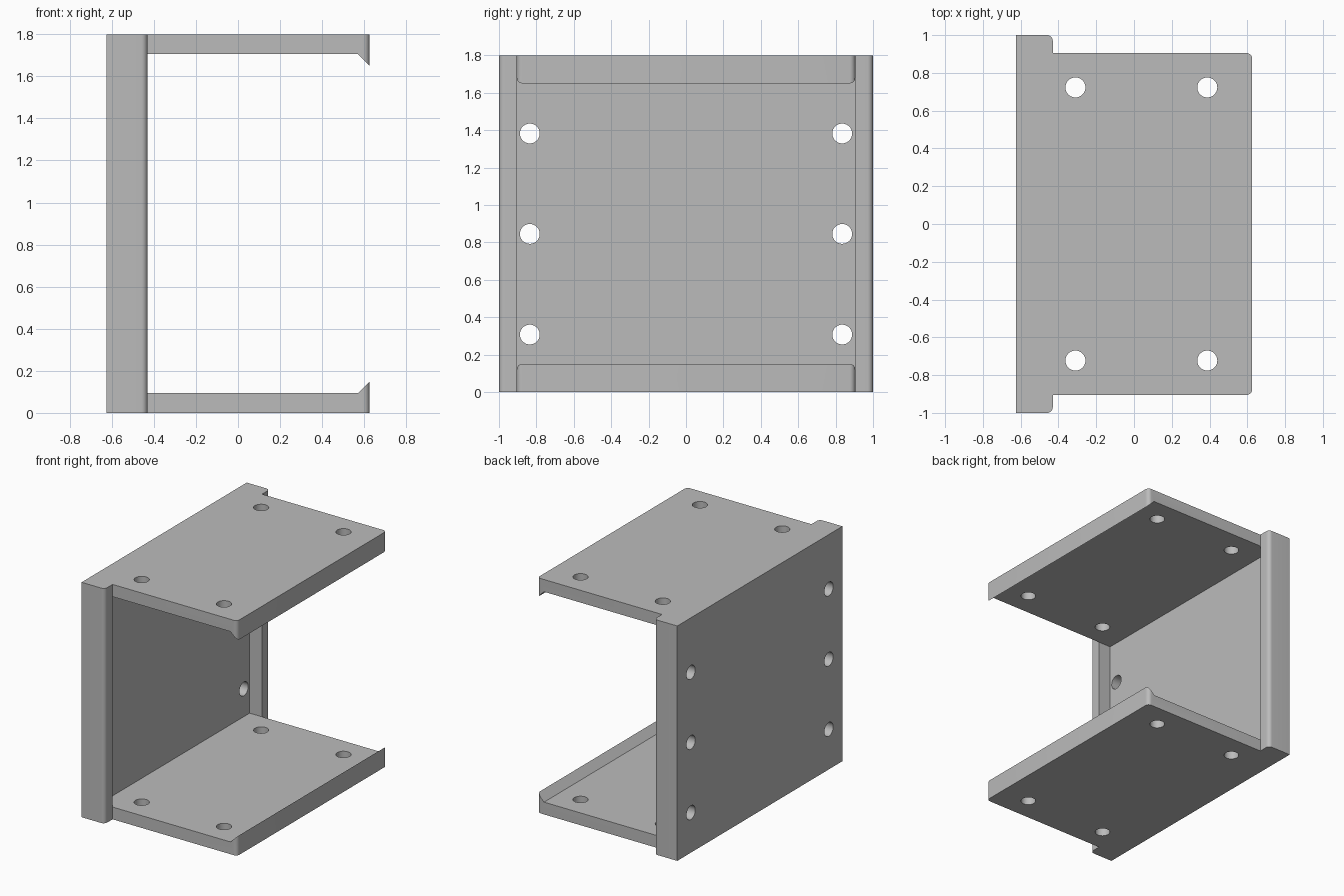
import bpy, bmesh, math
from mathutils import Vector

old = bpy.data.objects.get("Cube")
if old:
    bpy.data.objects.remove(old)

# Main sizes
X0, X1, HEIGHT = -0.626, 0.626, 1.8
WALL_X, FLANGE_X = -0.535, -0.43
INNER_Y, OUTER_Y = 0.905, 1.0
FLOOR, LIP = 0.094, 0.15
FILLET, HOLE = 0.03, 0.053

grey = bpy.data.materials.new("plain_grey")
grey.use_nodes = True
grey.diffuse_color = (0.5, 0.5, 0.5, 1)
grey.node_tree.nodes["Principled BSDF"].inputs["Base Color"].default_value = (0.5, 0.5, 0.5, 1)


def prism(name, points, direction):
    """Extrude a closed outline along a direction."""
    bm = bmesh.new()
    face = bm.faces.new([bm.verts.new(p) for p in points])
    out = bmesh.ops.extrude_face_region(bm, geom=[face])
    moved = [g for g in out["geom"] if isinstance(g, bmesh.types.BMVert)]
    bmesh.ops.translate(bm, verts=moved, vec=Vector(direction))
    bmesh.ops.recalc_face_normals(bm, faces=bm.faces)
    mesh = bpy.data.meshes.new(name)
    bm.to_mesh(mesh)
    bm.free()
    mesh.materials.append(grey)
    obj = bpy.data.objects.new(name, mesh)
    bpy.context.collection.objects.link(obj)
    return obj


def rounded(x, y):
    """Quarter-round convex corner at (x, y), running from the +x side to the y side."""
    s = math.copysign(1, y)
    arc = [i * math.pi / 16 for i in range(9)]
    return [(x - FILLET + FILLET * math.cos(a), y - s * (FILLET - FILLET * math.sin(a))) for a in arc]


def combine(target, tool, operation):
    """Apply a boolean, then remove the tool object."""
    mod = target.modifiers.new(operation.lower(), "BOOLEAN")
    mod.operation, mod.object, mod.solver = operation, tool, "EXACT"
    bpy.context.view_layer.objects.active = target
    bpy.ops.object.modifier_apply(modifier=mod.name)
    bpy.data.objects.remove(tool)


def drill(target, centre, direction):
    """Cut a round hole through the target."""
    axis = Vector(direction).normalized()
    u = axis.orthogonal().normalized()
    v = axis.cross(u)
    turns = [i * math.tau / 40 for i in range(40)]
    ring = [Vector(centre) + HOLE * (u * math.cos(a) + v * math.sin(a)) for a in turns]
    tool = prism("hole_cutter", ring, direction)
    tool.hide_render = True
    combine(target, tool, "DIFFERENCE")


# Upright wall with a rounded flange on each side
half = [(WALL_X, INNER_Y), (FLANGE_X, INNER_Y)] + rounded(FLANGE_X, OUTER_Y) + [(X0, OUTER_Y)]
outline = half + [(x, -y) for x, y in reversed(half)]
bracket = prism("bracket", [(x, y, 0) for x, y in outline], (0, 0, HEIGHT))

# Top and bottom plates, each with a sloped lip along the free edge
edge = [(WALL_X - 0.04, -INNER_Y)] + list(reversed(rounded(X1, -INNER_Y)))
edge += rounded(X1, INNER_Y) + [(WALL_X - 0.04, INNER_Y)]
for name, base, up in (("bottom_plate", 0, 1), ("top_plate", HEIGHT, -1)):
    plate = prism(name, [(x, y, base) for x, y in edge], (0, 0, up * LIP))
    slope = LIP - FLOOR
    profile = [(-1, FLOOR), (X1 - slope, FLOOR), (X1 + slope, LIP + slope), (-1, LIP + slope)]
    tool = prism("lip_cutter", [(x, -2, base + up * z) for x, z in profile], (0, 4, 0))
    combine(plate, tool, "DIFFERENCE")
    combine(bracket, plate, "UNION")

# Mounting holes: four through both plates, six through the wall
for side in (-1, 1):
    for x in (-0.31, 0.388):
        drill(bracket, (x, side * 0.723, -0.2), (0, 0, HEIGHT + 0.4))
    for z in (0.307, 0.845, 1.382):
        drill(bracket, (X0 - 0.1, side * 0.835, z), (0.3, 0, 0))

bpy.ops.object.select_all(action="DESELECT")
bracket.select_set(True)
bpy.context.view_layer.objects.active = bracket
bpy.ops.object.shade_smooth_by_angle(angle=math.radians(30))
